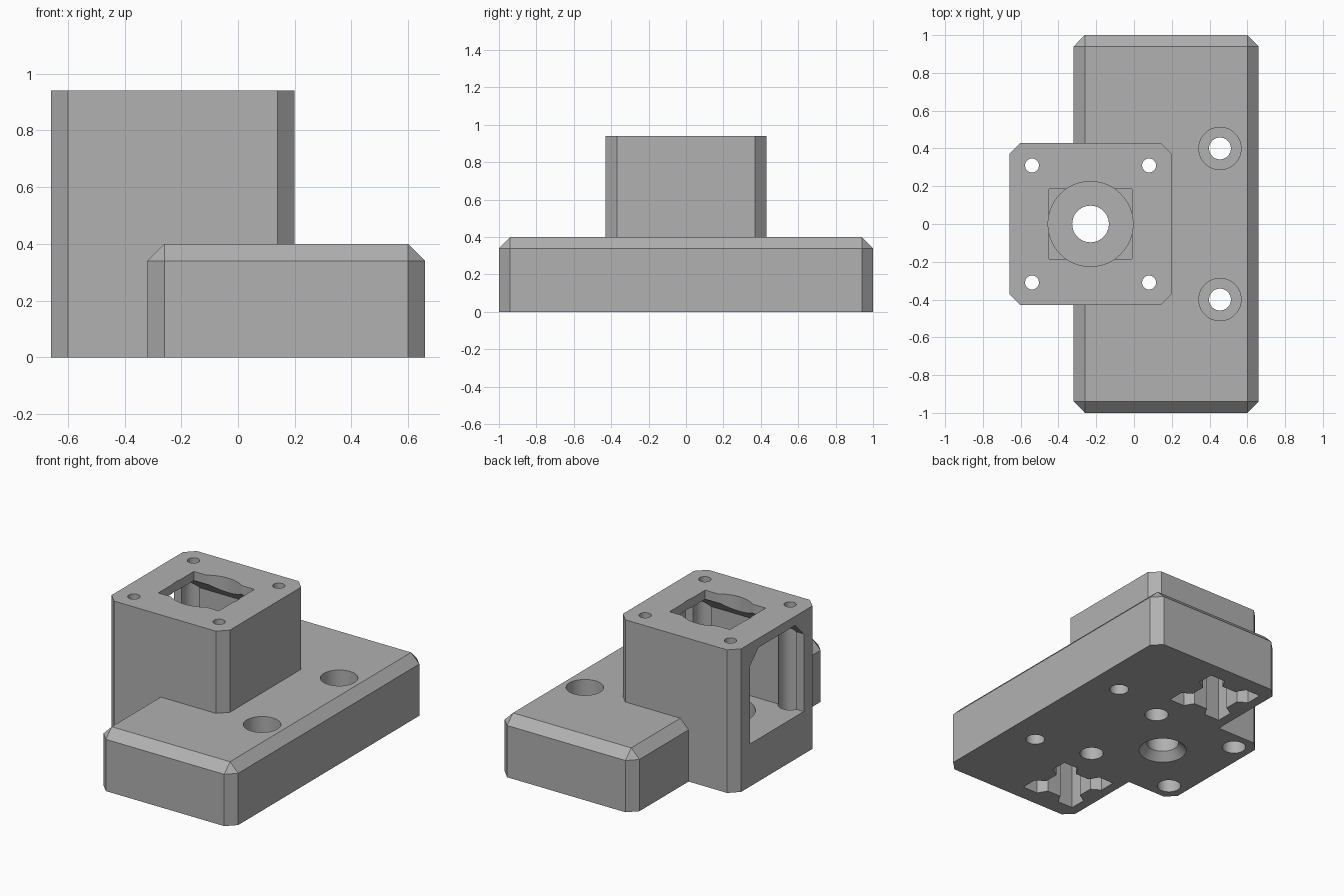
import bpy, bmesh, math
from mathutils import Matrix, Vector

if "Cube" in bpy.data.objects:
    bpy.data.objects.remove(bpy.data.objects["Cube"])

grey = bpy.data.materials.new("light_grey")
grey.diffuse_color = (0.44, 0.44, 0.44, 1)
grey.use_nodes = True
grey.node_tree.nodes["Principled BSDF"].inputs["Base Color"].default_value = grey.diffuse_color

CX, BEV = -0.23, 0.06          # tower centre in x, chamfer size


def add_object(name, bm):
    bmesh.ops.recalc_face_normals(bm, faces=bm.faces)
    mesh = bpy.data.meshes.new(name)
    bm.to_mesh(mesh)
    bm.free()
    mesh.materials.append(grey)
    obj = bpy.data.objects.new(name, mesh)
    bpy.context.collection.objects.link(obj)
    return obj


def chamfered_box(name, lo, hi, bevel_top):
    bm = bmesh.new()
    bmesh.ops.create_cube(bm, size=1)
    for v in bm.verts:
        v.co = Vector([lo[i] if v.co[i] < 0 else hi[i] for i in range(3)])
    edges = []
    for e in bm.edges:
        a, b = e.verts[0].co, e.verts[1].co
        upright = abs(a.z - b.z) > 0.01
        if upright or (bevel_top and min(a.z, b.z) > hi[2] - 0.01):
            edges.append(e)
    bmesh.ops.bevel(bm, geom=edges, offset=BEV, segments=1, affect='EDGES')
    return add_object(name, bm)


def prism(name, points, extrude):
    bm = bmesh.new()
    face = bm.faces.new([bm.verts.new(p) for p in points])
    out = bmesh.ops.extrude_face_region(bm, geom=[face])
    new = [g for g in out["geom"] if isinstance(g, bmesh.types.BMVert)]
    bmesh.ops.translate(bm, verts=new, vec=extrude)
    return add_object(name, bm)


def cone(name, x, y, z0, z1, r0, r1=None, sides=48):
    bm = bmesh.new()
    bmesh.ops.create_cone(bm, cap_ends=True, segments=sides, radius1=r0,
                          radius2=r0 if r1 is None else r1, depth=z1 - z0,
                          matrix=Matrix.Translation((x, y, (z0 + z1) / 2)))
    return add_object(name, bm)


def combine(target, tool, operation='DIFFERENCE'):
    mod = target.modifiers.new("combine", 'BOOLEAN')
    mod.operation, mod.solver, mod.object = operation, 'EXACT', tool
    bpy.context.view_layer.objects.active = target
    bpy.ops.object.modifier_apply(modifier=mod.name)
    bpy.data.objects.remove(tool)


# Chamfered base block joined with the motor tower
body = chamfered_box("mount_body", (-0.32, -1, 0), (0.66, 1, 0.40), True)
tower = chamfered_box("tower", (-0.66, -0.43, 0), (0.20, 0.43, 0.94), False)
combine(body, tower, 'UNION')

# Window through the tower, with chamfered upper corners
window = [(-0.28, 0.28), (0.28, 0.28), (0.28, 0.79),
          (0.19, 0.88), (-0.19, 0.88), (-0.28, 0.79)]
combine(body, prism("window_cutter", [(-0.8, y, z) for y, z in window], (1.0, 0, 0)))

# Opening in the top plate: rectangle plus round boss clearance
rect = [(CX - 0.22, -0.185), (CX + 0.22, -0.185), (CX + 0.22, 0.185), (CX - 0.22, 0.185)]
combine(body, prism("plate_cutter", [(x, y, 0.8) for x, y in rect], (0, 0, 0.3)))
combine(body, cone("boss_cutter", CX, 0, 0.8, 1.1, 0.225))

# Bearing seat, shaft hole and its flared underside
combine(body, cone("bearing_cutter", CX, 0, 0.14, 0.4, 0.225))
combine(body, cone("shaft_cutter", CX, 0, -0.1, 0.3, 0.097))
combine(body, cone("flare_cutter", CX, 0, -0.01, 0.05, 0.155, 0.097))

for sy in (-1, 1):
    # Motor screw holes with wide tool access from below
    for sx in (-1, 1):
        x, y = CX + sx * 0.31, sy * 0.31
        combine(body, cone("access_cutter", x, y, -0.1, 0.88, 0.072, sides=32))
        combine(body, cone("screw_cutter", x, y, 0.8, 1.1, 0.037, sides=32))
    # Counterbored mounting holes
    combine(body, cone("bolt_cutter", 0.455, sy * 0.40, -0.1, 0.5, 0.058, sides=32))
    combine(body, cone("head_cutter", 0.455, sy * 0.40, 0.20, 0.5, 0.112))
    # Slotted rail socket underneath: square with a tongue on every side
    side = [(-0.195, -0.195), (-0.085, -0.195), (-0.05, -0.135), (0.05, -0.135), (0.085, -0.195)]
    socket = []
    for k in range(4):
        turn = Matrix.Rotation(k * math.pi / 2, 2)
        for p in side:
            q = turn @ Vector(p)
            socket.append((-0.06 + q.x, sy * 0.70 + q.y, -0.05))
    combine(body, prism("socket_cutter", socket, (0, 0, 0.35)))

# Smooth bores, sharp edges elsewhere
body.select_set(True)
bpy.context.view_layer.objects.active = body
bpy.ops.object.shade_smooth_by_angle(angle=math.radians(30))
